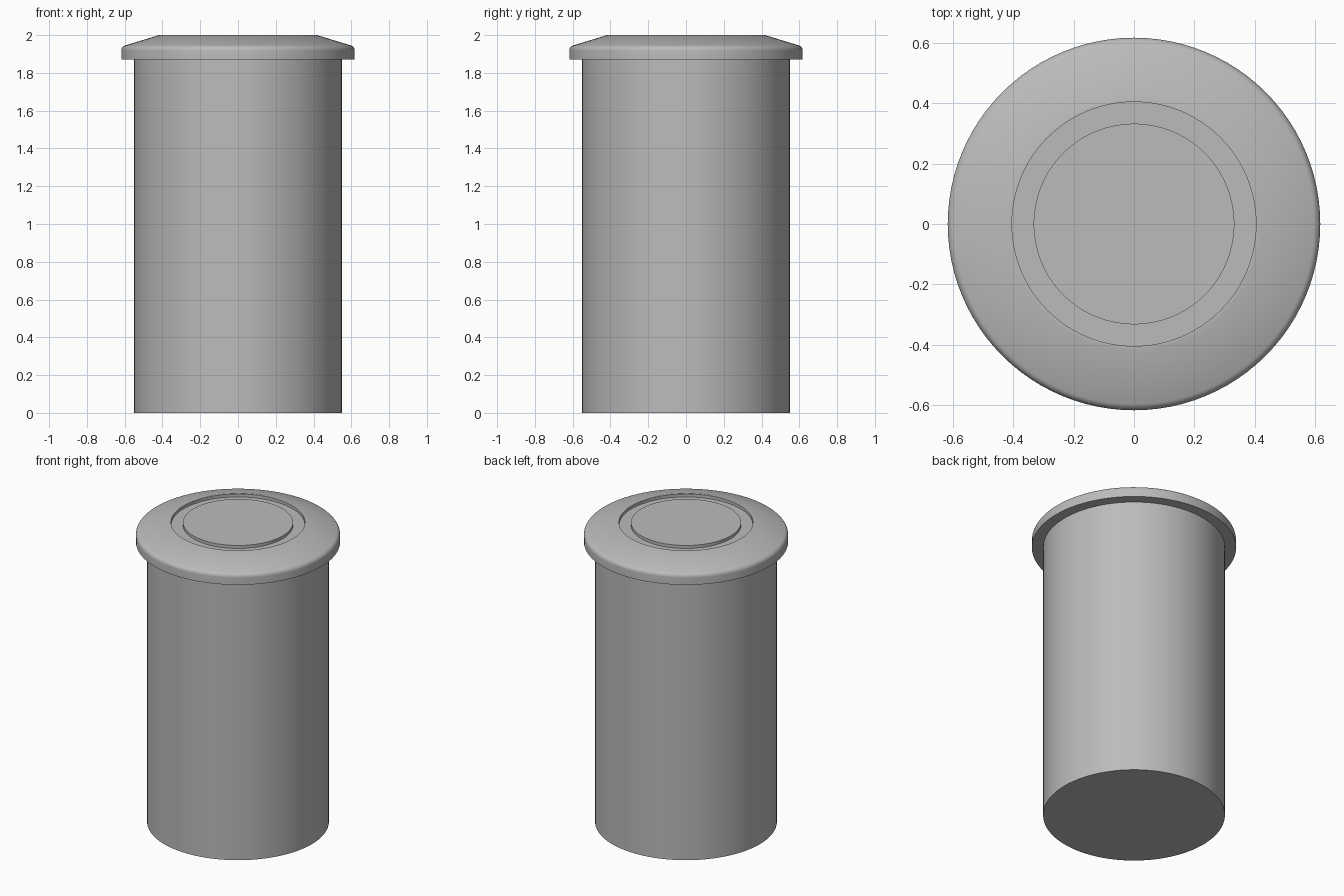
import bpy
import bmesh
import math

SEGMENTS = 96

cube = bpy.data.objects.get("Cube")
if cube:
    bpy.data.objects.remove(cube, do_unlink=True)

# Plain grey for every part
grey = bpy.data.materials.new("plain grey")
grey.use_nodes = True
colour = (0.5, 0.5, 0.5, 1)
grey.diffuse_color = colour
grey.node_tree.nodes["Principled BSDF"].inputs["Base Color"].default_value = colour


def lathe(name, profile):
    """Turn a (radius, height) profile, listed from bottom to top, round z and cap its ends."""
    bm = bmesh.new()
    rings = []
    for radius, z in profile:
        angles = [2 * math.pi * i / SEGMENTS for i in range(SEGMENTS)]
        rings.append([bm.verts.new((radius * math.cos(a), radius * math.sin(a), z)) for a in angles])
    for low, high in zip(rings, rings[1:]):
        for i in range(SEGMENTS):
            j = (i + 1) % SEGMENTS
            bm.faces.new((low[i], low[j], high[j], high[i]))
    bm.faces.new(list(reversed(rings[0])))
    bm.faces.new(rings[-1])
    mesh = bpy.data.meshes.new(name)
    bm.to_mesh(mesh)
    bm.free()
    mesh.materials.append(grey)
    obj = bpy.data.objects.new(name, mesh)
    bpy.context.collection.objects.link(obj)
    bpy.ops.object.select_all(action="DESELECT")
    obj.select_set(True)
    bpy.context.view_layer.objects.active = obj
    bpy.ops.object.shade_smooth_by_angle(angle=math.radians(30))
    return obj


# Rounded shoulder between the upright lid edge and its sloping top
slope = math.radians(18.5)
fillet = 0.03
shoulder = []
for step in range(7):
    a = (math.pi / 2 - slope) * step / 6
    shoulder.append((0.618 - fillet + fillet * math.cos(a), 1.917 + fillet * math.sin(a)))

# Straight cylindrical body
lathe("body", [(0.55, 0), (0.55, 1.87)])

# Overhanging lid with a shallow round recess in its top
lathe("lid", [(0.618, 1.87)] + shoulder + [(0.418, 2), (0.405, 2), (0.405, 1.98)])

# Raised disc inside the recess
lathe("centre_disc", [(0.333, 1.98), (0.333, 2)])
